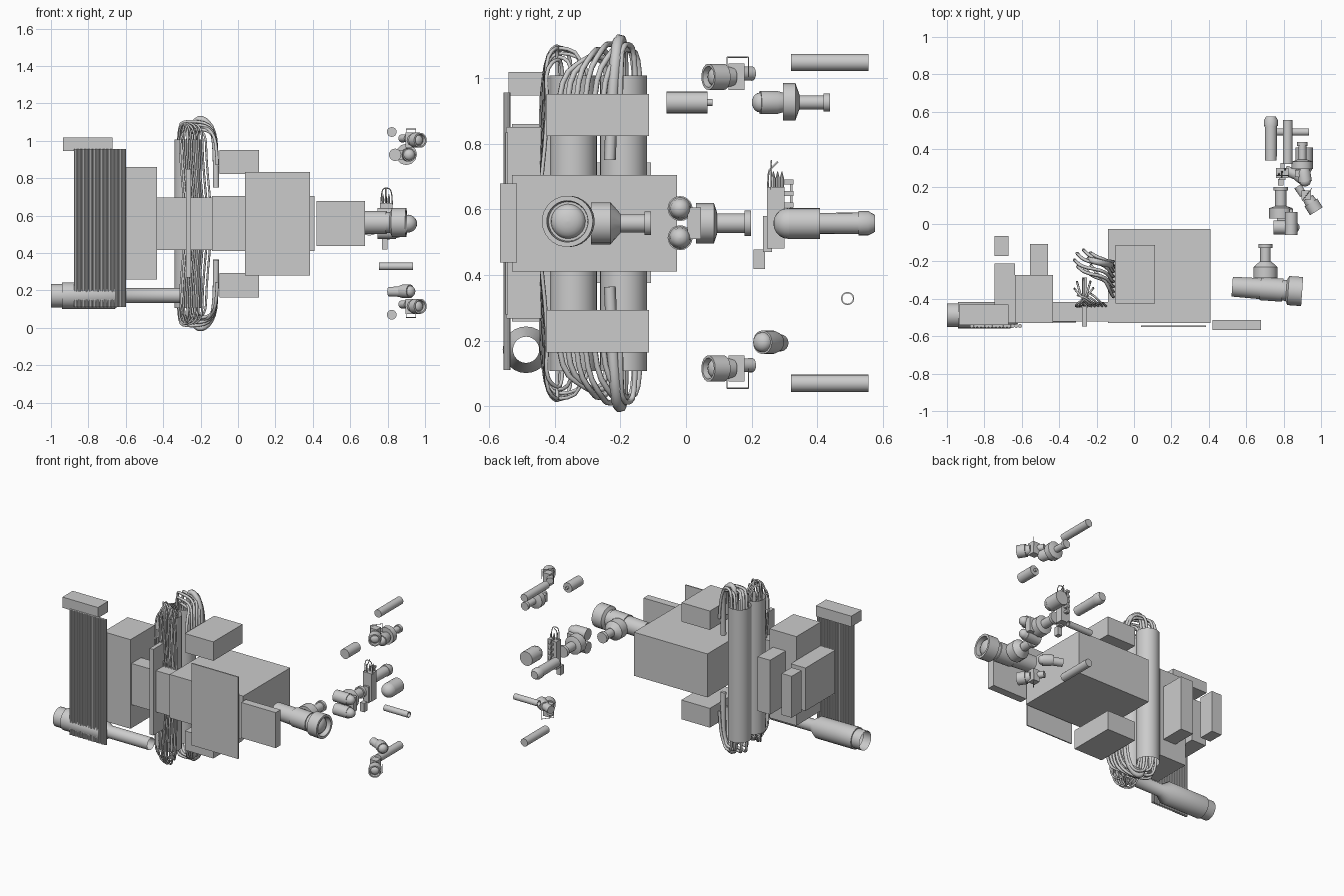
import bpy, bmesh, math, random
from mathutils import Vector

if "Cube" in bpy.data.objects:
    bpy.data.objects.remove(bpy.data.objects["Cube"])

random.seed(4)
MID = 0.557  # height of the symmetry plane


def finish(name, bm, smooth=True):
    me = bpy.data.meshes.new(name)
    bmesh.ops.recalc_face_normals(bm, faces=bm.faces)
    bm.to_mesh(me)
    bm.free()
    ob = bpy.data.objects.new(name, me)
    bpy.context.collection.objects.link(ob)
    if smooth:
        bpy.ops.object.select_all(action='DESELECT')
        ob.select_set(True)
        bpy.context.view_layer.objects.active = ob
        bpy.ops.object.shade_smooth_by_angle(angle=math.radians(35))
    return ob


def box(name, x0, x1, y0, y1, z0, z1):
    bm = bmesh.new()
    bmesh.ops.create_cube(bm, size=1)
    for v in bm.verts:
        v.co = Vector((x0 + (v.co.x + .5) * (x1 - x0),
                       y0 + (v.co.y + .5) * (y1 - y0),
                       z0 + (v.co.z + .5) * (z1 - z0)))
    return finish(name, bm, False)


def lathe(name, start, axis, profile, sides=20, caps=True):
    """Sweep (distance, radius) pairs around an axis."""
    bm = bmesh.new()
    rot = Vector((0, 0, 1)).rotation_difference(Vector(axis).normalized())
    rings = []
    for t, r in profile:
        rings.append([bm.verts.new(Vector(start) + rot @ Vector((
            r * math.cos(2 * math.pi * i / sides), r * math.sin(2 * math.pi * i / sides), t)))
            for i in range(sides)])
    for a, b in zip(rings, rings[1:]):
        for i in range(sides):
            j = (i + 1) % sides
            bm.faces.new((a[i], a[j], b[j], b[i]))
    if caps:
        bm.faces.new(rings[0])
        bm.faces.new(rings[-1])
    return finish(name, bm)


def dome(t, r, height=None, steps=5):
    h = height or r
    return [(t + h * math.sin(a), r * math.cos(a) + .0005)
            for a in [math.pi / 2 * i / steps for i in range(steps + 1)]]


def cable(name, pts, r):
    cu = bpy.data.curves.new(name, 'CURVE')
    cu.dimensions = '3D'
    cu.bevel_depth, cu.bevel_resolution, cu.resolution_u = r, 1, 3
    cu.use_fill_caps = True
    sp = cu.splines.new('NURBS')
    sp.points.add(len(pts) - 1)
    for p, c in zip(sp.points, pts):
        p.co = (*c, 1)
    sp.use_endpoint_u, sp.order_u = True, 3
    bpy.context.collection.objects.link(bpy.data.objects.new(name, cu))


def mirrored_cable(name, pts, r):
    cable(name + '_upper', pts, r)
    cable(name + '_lower', [(x, y, 2 * MID - z) for x, y, z in pts], r)


# Main housing and attached boxes
box('main_housing', -.14, .41, -.53, -.028, .41, .704)
box('front_panel', .037, .386, -.55, -.542, .28, .834)
box('upper_box', -.10, .113, -.425, -.112, .823, .951)
box('lower_box', -.10, .113, -.425, -.112, .163, .293)
box('side_plate', .42, .678, -.566, -.514, .438, .678)
box('link_box', -.433, -.14, -.52, -.417, .417, .696)
box('divider_plate', -.278, -.25, -.547, -.286, .268, .85)
box('tall_box', -.635, -.433, -.53, -.272, .258, .86)
box('rear_box', -.555, -.46, -.272, -.106, .375, .742)
box('left_box', -.745, -.635, -.53, -.212, .41, .70)
box('left_rear_box', -.745, -.67, -.17, -.065, .42, .70)

# Radiator: row of vertical tubes and a header tank
for i in range(14):
    lathe('radiator_tube', (-.867 + i * .0198, -.545, .11), (0, 0, 1),
          [(0, .0105), (.845, .0105)], 10)
box('radiator_tank', -.935, -.67, -.54, -.43, .946, 1.018)

# Open stepped exhaust tube
lathe('exhaust_tube', (-1, -.487, .172), (1, 0, 0),
      [(0, .063), (.06, .063), (.06, .071), (.34, .071), (.385, .04), (.69, .04)], 24, False)

# Two open vertical cylinders
for y in (-.343, -.19):
    lathe('vertical_cylinder', (-.268, y, .107), (0, 0, 1), [(0, .072), (.9, .072)], 28, False)

# Cables spilling over both cylinder ends
mirrored_cable('thick_cable', [(-.24, -.19, .95), (-.24, -.19, 1.10), (-.19, -.205, 1.125),
                               (-.13, -.215, 1.06), (-.118, -.225, .92), (-.117, -.232, .75)], .018)
for i in range(8):
    a = i * .8
    sx, sy = -.268 + .05 * math.cos(a), -.19 + .05 * math.sin(a)
    ey, top = -.20 - .027 * i, 1.11 - random.random() * .05
    mirrored_cable('rear_cable', [(sx, sy, .95), (sx, sy, top - .02), (sx + .04, (sy * 2 + ey) / 3, top),
                                  (-.15, (sy + ey) / 2, top - .01), (-.115, ey, 1.0),
                                  (-.11, ey, .87)], .009)
for i in range(8):
    a = i * .8
    sx, sy = -.268 + .05 * math.cos(a), -.343 + .05 * math.sin(a)
    ex, top = -.31 + .02 * i, 1.10 - random.random() * .05
    mirrored_cable('front_cable', [(sx, sy, .95), (sx, sy, top - .02), (sx * .6 + ex * .4, -.39, top + .01),
                                   (ex, -.43, top - .03), (ex, -.445 + .004 * i, .90),
                                   (ex + .02, -.44, .69)], .006)


# Pipe along +y with an end flange
def stalk(name, x, y0, y1, z, r):
    n = y1 - y0
    lathe(name, (x, y0, z), (0, 1, 0),
          [(0, r), (n - .02, r), (n - .02, r * 1.3), (n, r * 1.3)], 18)


# Large lens head
lathe('lens_body', (.525, -.335, .563), (1, -.07, 0),
      [(0, .053), (.15, .056), (.15, .062), (.27, .062), (.27, .056), (.29, .056),
       (.30, .078), (.375, .078), (.375, .063), (.34, .06)] + dome(.34, .052, .03), 28)
lathe('lens_collar', (.703, -.29, .557), (0, 1, 0), [(0, .064), (.06, .064), (.09, .03)], 16)
stalk('lens_stalk', .703, -.225, -.107, .557, .028)

# Twin barrel head
for z in (.602, .513):
    lathe('twin_barrel', (.745, -.018, z), (1, 0, 0), [(0, .038), (.10, .038), (.10, .034)]
          + dome(.11, .03), 20)
box('twin_barrel_mount', .765, .86, .005, .045, .51, .605)
lathe('twin_barrel_collar', (.785, .03, .557), (0, 1, 0), [(0, .062), (.055, .062), (.065, .032)], 12)
stalk('twin_barrel_stalk', .785, .09, .198, .557, .03)

# Sensor cluster with spikes and bent antenna
box('sensor_core', .76, .825, .247, .30, .48, .668)
box('sensor_base', .77, .80, .205, .24, .418, .478)
box('sensor_arm', .775, .81, .235, .262, .47, .58)
box('sensor_rail', .785, .80, .317, .324, .53, .69)
for i in range(5):
    box('sensor_rail_tab', .782, .805, .298, .327, .535 + i * .035, .55 + i * .035)
for i in range(3):
    lathe('sensor_spike', (.775 + .016 * i, .266 + .013 * i, .66), (0, 0, 1),
          [(0, .006), (.035, .006), (.055, .001)], 8)
cable('sensor_antenna', [(.79, .25, .66), (.79, .249, .715), (.79, .26, .725), (.79, .28, .745)], .003)
cable('sensor_loop', [(.765, .26, .66), (.765, .26, .74), (.795, .26, .75), (.825, .26, .735),
                      (.825, .26, .66)], .003)

# Domed capsule, narrow capsule and loose tubes
lathe('domed_capsule', (.91, .408, .557), (0, -1, 0), [(0, .047), (.095, .047)] + dome(.095, .047), 20)
lathe('narrow_capsule', (.732, .34, .557), (0, 1, 0),
      [(0, .031), (.185, .033), (.185, .037), (.215, .037), (.235, .026)], 20)
for z in (1.047, .07):
    lathe('long_tube', (.822, .32, z), (0, 1, 0), [(0, .026), (.235, .026)], 20)
lathe('cross_tube', (.755, .492, .328), (1, 0, 0),
      [(0, .016), (0, .020), (.18, .020), (.18, .016), (0, .016)], 18, False)
lathe('short_canister', (.84, -.06, .925), (0, 1, 0),
      [(0, .033), (.125, .033), (.125, .010), (.14, .010)], 20)


# Small angled lens heads, upper and lower
def lens_head(prefix, z, s):
    d = Vector((.5, -.8, 0)).normalized()
    lathe(prefix + '_lens', Vector((.93, .14, z)), d,
          [(0, .03), (.03, .033), (.03, .040), (.085, .040), (.085, .032), (.065, .03)]
          + dome(.065, .026, .015), 20)
    box(prefix + '_mount', .895, .945, .13, .178, z - .04, z + .04)
    lathe(prefix + '_tail', Vector((.905, .155, z + .01)), (-.5, .8, 0), [(0, .02), (.055, .022)], 14)
    b = z + s * .06
    pts = [(.90, .125, z), (.90, .125, b), (.95, .19, b), (.95, .19, z)]
    cable(prefix + '_bracket', [p for p in pts for _ in range(2)], .002)


lens_head('upper_head', 1.003, 1)
lens_head('lower_head', .115, -1)


# Ball-nosed heads
def ball_head(prefix, z, d, start):
    lathe(prefix + '_barrel', start, d, [(0, .03), (.02, .036), (.07, .036)] + dome(.07, .030, .025), 20)


ball_head('upper_ball', .925, (.15, -1, 0), (.905, .295, .925))
lathe('upper_ball_collar', (.90, .295, .927), (0, 1, 0), [(0, .057), (.038, .057), (.05, .024)], 12)
stalk('upper_ball_stalk', .90, .335, .438, .925, .021)
box('upper_ball_bracket', .86, .90, .25, .29, .90, .95)
ball_head('lower_ball', .195, (.8, -.6, 0), (.865, .275, .195))
lathe('lower_ball_tail', (.90, .25, .193), (-.85, .35, 0), [(0, .028), (.10, .026)], 16)
